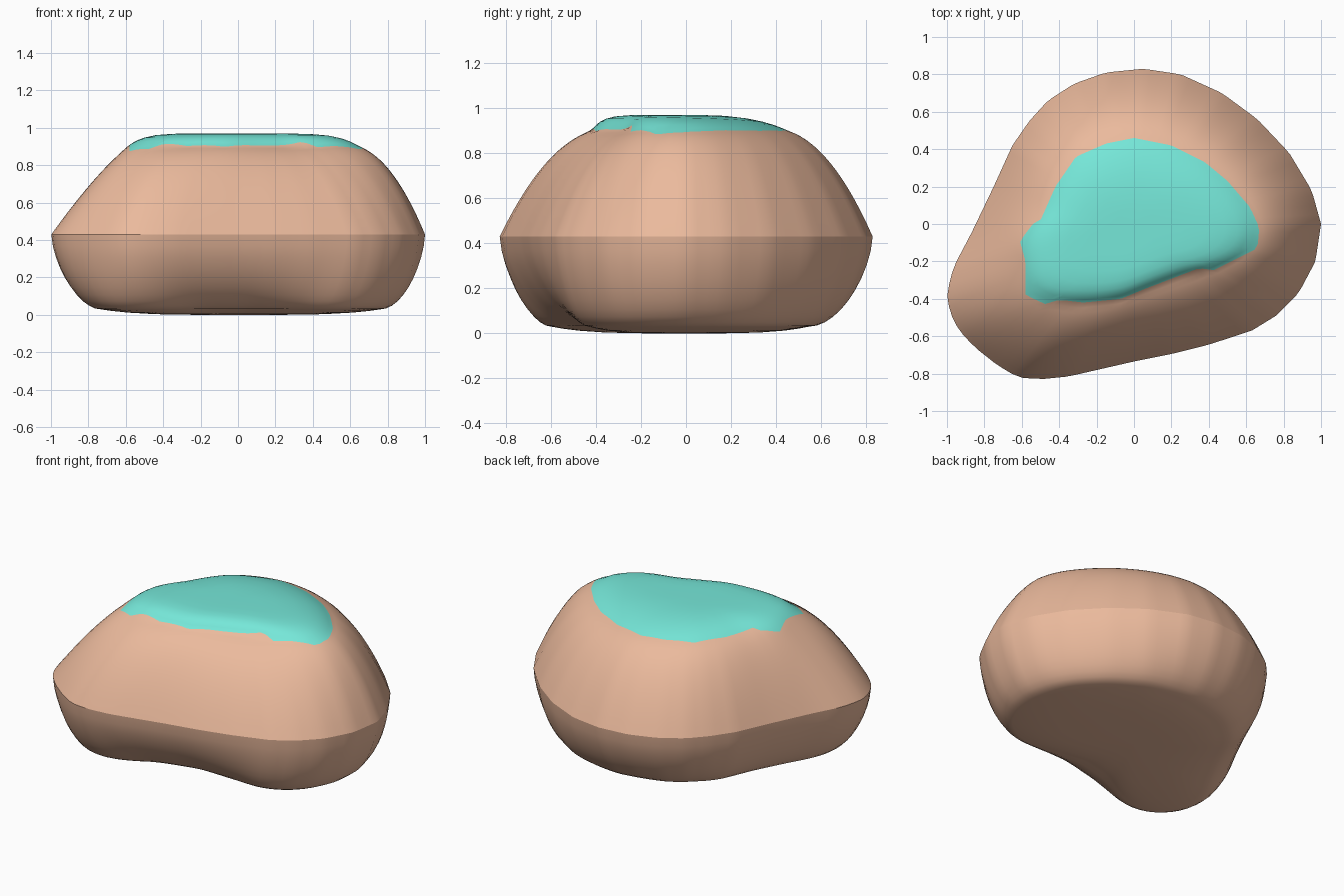
import bpy, bmesh, math
from mathutils import Vector

if "Cube" in bpy.data.objects:
    bpy.data.objects.remove(bpy.data.objects["Cube"])

N = 120          # points around each ring
RIM_Z, MOSS_Z, TOP_Z, BASE_Z = 0.43, 0.90, 0.97, 0.03

# Plan outlines: widest rim, edge of the coloured cap, and underside
RIM = [(-1, -.37), (-.985, -.47), (-.935, -.57), (-.85, -.66), (-.73, -.755), (-.62, -.82), (-.5, -.83),
       (-.35, -.815), (0, -.735), (.2, -.695), (.4, -.645), (.63, -.57), (.76, -.49), (.88, -.37),
       (.97, -.2), (1, 0), (.95, .18), (.83, .38), (.66, .56), (.47, .7), (.25, .8), (.05, .83),
       (-.15, .81), (-.32, .75), (-.46, .66), (-.56, .55), (-.65, .42), (-.75, .2), (-.87, -.05), (-.965, -.23)]
CAP = [(-.61, -.09), (-.58, -.2), (-.58, -.38), (-.47, -.43), (-.4, -.405), (-.27, -.42), (-.07, -.4),
       (.05, -.35), (.35, -.235), (.42, -.25), (.66, -.13), (.67, -.02), (.62, .09), (.5, .23), (.38, .33),
       (.2, .42), (0, .46), (-.15, .43), (-.31, .36), (-.42, .2), (-.5, .02), (-.54, 0)]
BASE = [(-.75, -.42), (-.67, -.57), (-.52, -.62), (-.36, -.56), (-.19, -.44), (.05, -.38), (.24, -.41),
        (.47, -.44), (.64, -.36), (.75, -.19), (.77, 0), (.7, .23), (.54, .4), (.33, .52), (.05, .55),
        (-.23, .48), (-.42, .33), (-.51, .11), (-.62, -.1), (-.72, -.26)]


def radius(poly, a):
    """Distance from the centre to the outline in direction a."""
    d, best = Vector((math.cos(a), math.sin(a))), 0
    for p, q in zip(poly, poly[1:] + poly[:1]):
        p, e = Vector(p), Vector(q) - Vector(p)
        den = d.x * e.y - d.y * e.x
        if abs(den) > 1e-9:
            t = (p.x * e.y - p.y * e.x) / den
            s = (p.x * d.y - p.y * d.x) / den
            if t > 0 and -1e-6 <= s <= 1 + 1e-6:
                best = max(best, t)
    return best


def soften(r, passes):
    for _ in range(passes):
        r = [(r[i - 1] + 2 * r[i] + r[(i + 1) % N]) / 4 for i in range(N)]
    return r


def mix(a, b, t):
    return [x + (y - x) * t for x, y in zip(a, b)]


angles = [2 * math.pi * i / N for i in range(N)]
rim = [radius(RIM, a) for a in angles]
cap = [radius(CAP, a) for a in angles]
shoulder = soften(cap, 14)
base = soften([radius(BASE, a) for a in angles], 5)
# Flank is nearly straight on the left, rounded elsewhere; cap is domed at the back
bulge = [2.2 - 0.9 * math.exp(-((math.degrees(a) - 195) / 25) ** 2) for a in angles]
dome = [6 - 3 * math.sin(a) for a in angles]


def top_height(i, r):
    """Height of the upper surface at distance r along ray i."""
    if r <= shoulder[i]:
        return TOP_Z - (TOP_Z - MOSS_Z) * (r / shoulder[i]) ** dome[i]
    s, p = (rim[i] - r) / (rim[i] - shoulder[i]), bulge[i]
    return RIM_Z + (MOSS_Z - RIM_Z) * (1 - (1 - 0.8 * s) ** p) / (1 - 0.2 ** p)


bm = bmesh.new()


def ring(radii, heights):
    return [bm.verts.new((r * math.cos(a), r * math.sin(a), z))
            for r, a, z in zip(radii, angles, heights)]


def top_ring(radii):
    return ring(radii, [top_height(i, r) for i, r in enumerate(radii)])


rings = []
# Underside, from near the centre out to the base outline
for u in (0.3, 0.6, 0.8, 0.92):
    rings.append(ring([b * u for b in base], [BASE_Z * u ** 4] * N))
# Rounded lower flank up to the rim
for k in range(10, 0, -1):
    f = math.pi / 2 * k / 10
    rings.append(ring(mix(rim, base, (1 - math.cos(f)) ** 0.8),
                      [RIM_Z - (RIM_Z - BASE_Z) * math.sin(f)] * N))
rim_ring = ring(rim, [RIM_Z] * N)
rings.append(rim_ring)
# Upper flank to the edge of the cap
for k in range(1, 15):
    rings.append(top_ring(mix(rim, cap, k / 14)))
cap_start = len(rings) - 1
# Cap, its outline growing softer towards the middle
for u in (0.96, 0.91, 0.85, 0.75, 0.6, 0.4, 0.2):
    rings.append(top_ring([r * u for r in mix(cap, shoulder, min(1, (1 - u) * 5))]))

for j, (lo, hi) in enumerate(zip(rings, rings[1:])):
    for i in range(N):
        k = (i + 1) % N
        bm.faces.new((lo[i], lo[k], hi[k], hi[i])).material_index = int(j >= cap_start)
bottom = bm.verts.new((0, 0, 0))
top = bm.verts.new((0, 0, TOP_Z))
for i in range(N):
    k = (i + 1) % N
    bm.faces.new((bottom, rings[0][k], rings[0][i]))
    bm.faces.new((top, rings[-1][i], rings[-1][k])).material_index = 1

# Smooth everywhere except the crease at the rim
for f in bm.faces:
    f.smooth = True
for i in range(N):
    bm.edges.get((rim_ring[i - 1], rim_ring[i])).smooth = False

mesh = bpy.data.meshes.new("boulder")
bm.to_mesh(mesh)
bm.free()
for name, colour in (("stone", (0.83, 0.49, 0.335, 1)), ("moss", (0.18, 0.80, 0.69, 1))):
    mat = bpy.data.materials.new(name)
    mat.diffuse_color = colour
    mat.use_nodes = True
    mat.node_tree.nodes["Principled BSDF"].inputs["Base Color"].default_value = mat.diffuse_color
    mesh.materials.append(mat)
boulder = bpy.data.objects.new("boulder", mesh)
bpy.context.collection.objects.link(boulder)
